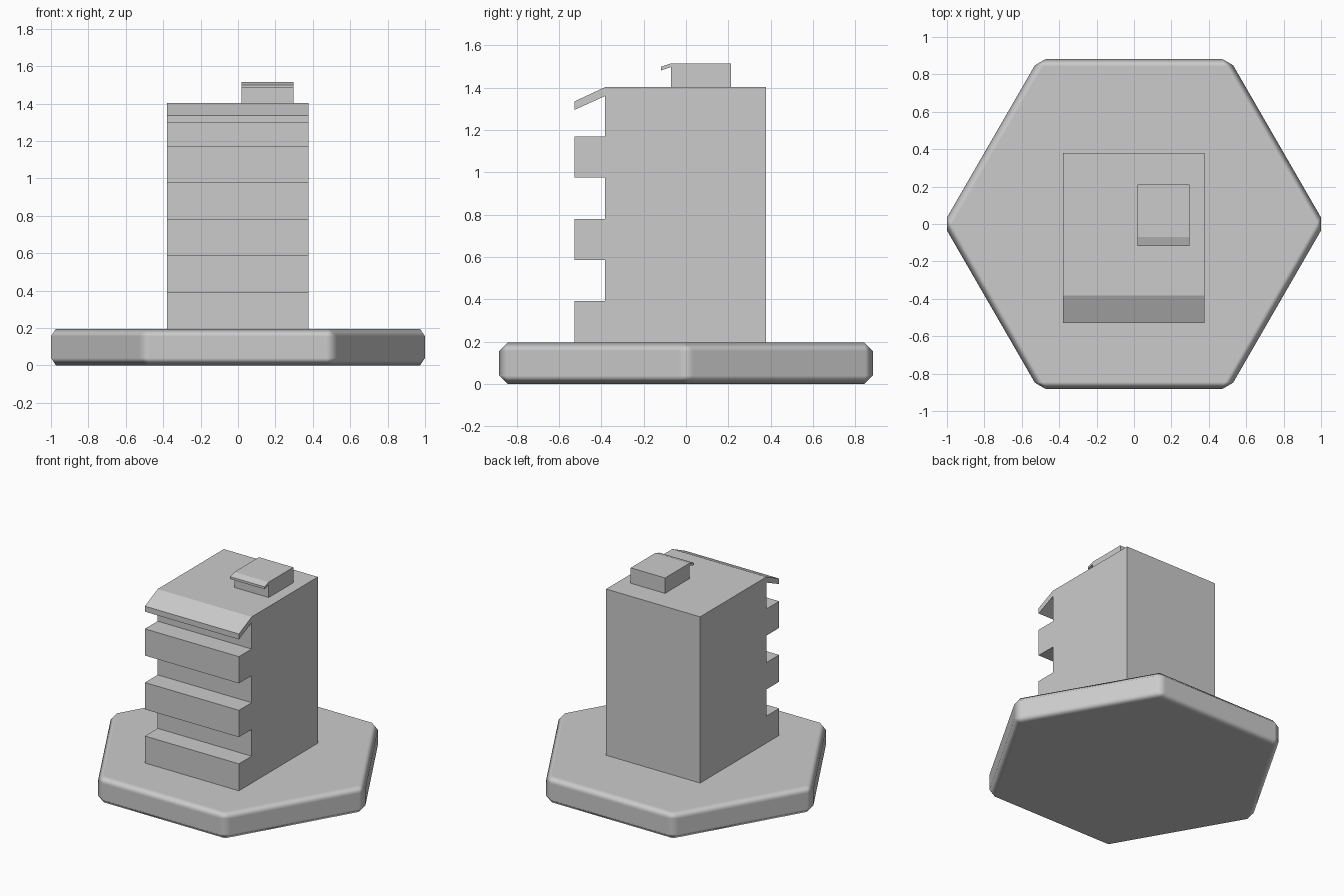
import bpy, bmesh
from math import cos, sin, pi
from mathutils import Vector

if "Cube" in bpy.data.objects:
    bpy.data.objects.remove(bpy.data.objects["Cube"])


def prism(name, profile, direction):
    """Extrude a closed planar profile of 3D points along a direction."""
    bm = bmesh.new()
    face = bm.faces.new([bm.verts.new(p) for p in profile])
    result = bmesh.ops.extrude_face_region(bm, geom=[face], use_keep_orig=True)
    top = [v for v in result["geom"] if isinstance(v, bmesh.types.BMVert)]
    bmesh.ops.translate(bm, verts=top, vec=Vector(direction))
    bmesh.ops.recalc_face_normals(bm, faces=bm.faces[:])
    mesh = bpy.data.meshes.new(name)
    bm.to_mesh(mesh)
    bm.free()
    obj = bpy.data.objects.new(name, mesh)
    bpy.context.collection.objects.link(obj)
    return obj


def side_prism(name, yz, x0, x1):
    """Extrude a side-view profile across the width."""
    return prism(name, [(x0, y, z) for y, z in yz], (x1 - x0, 0, 0))


BASE_TOP = 0.195
ROOF = 1.403

# Hexagonal base tile with softened chamfers
hexagon = [(1.02 * cos(i * pi / 3), 1.02 * sin(i * pi / 3), 0) for i in range(6)]
base = prism("hex_base", hexagon, (0, 0, BASE_TOP))
for p in base.data.polygons:
    p.use_smooth = True
bevel = base.modifiers.new("chamfer", "BEVEL")
bevel.width = 0.04
bevel.segments = 1
bevel.limit_method = 'NONE'
bevel.harden_normals = True

# Tower block: back wall, roof, sloped front awning, then balconies down the front
front, wall, back = -0.528, -0.382, 0.379
tower = [(back, BASE_TOP), (back, ROOF), (wall, ROOF),
         (front, 1.335), (front, 1.295), (wall, 1.361)]
for low, high in ((0.976, 1.17), (0.585, 0.78), (BASE_TOP, 0.391)):
    tower += [(wall, high), (front, high), (front, low)]
    if low > BASE_TOP:
        tower.append((wall, low))
side_prism("tower_block", tower, -0.379, 0.377)

# Rooftop stair hut with a small drooping canopy
hut = [(0.212, ROOF), (0.212, 1.515), (-0.07, 1.515),
       (-0.118, 1.499), (-0.118, 1.482), (-0.07, 1.498), (-0.07, ROOF)]
side_prism("roof_hut", hut, 0.02, 0.296)
